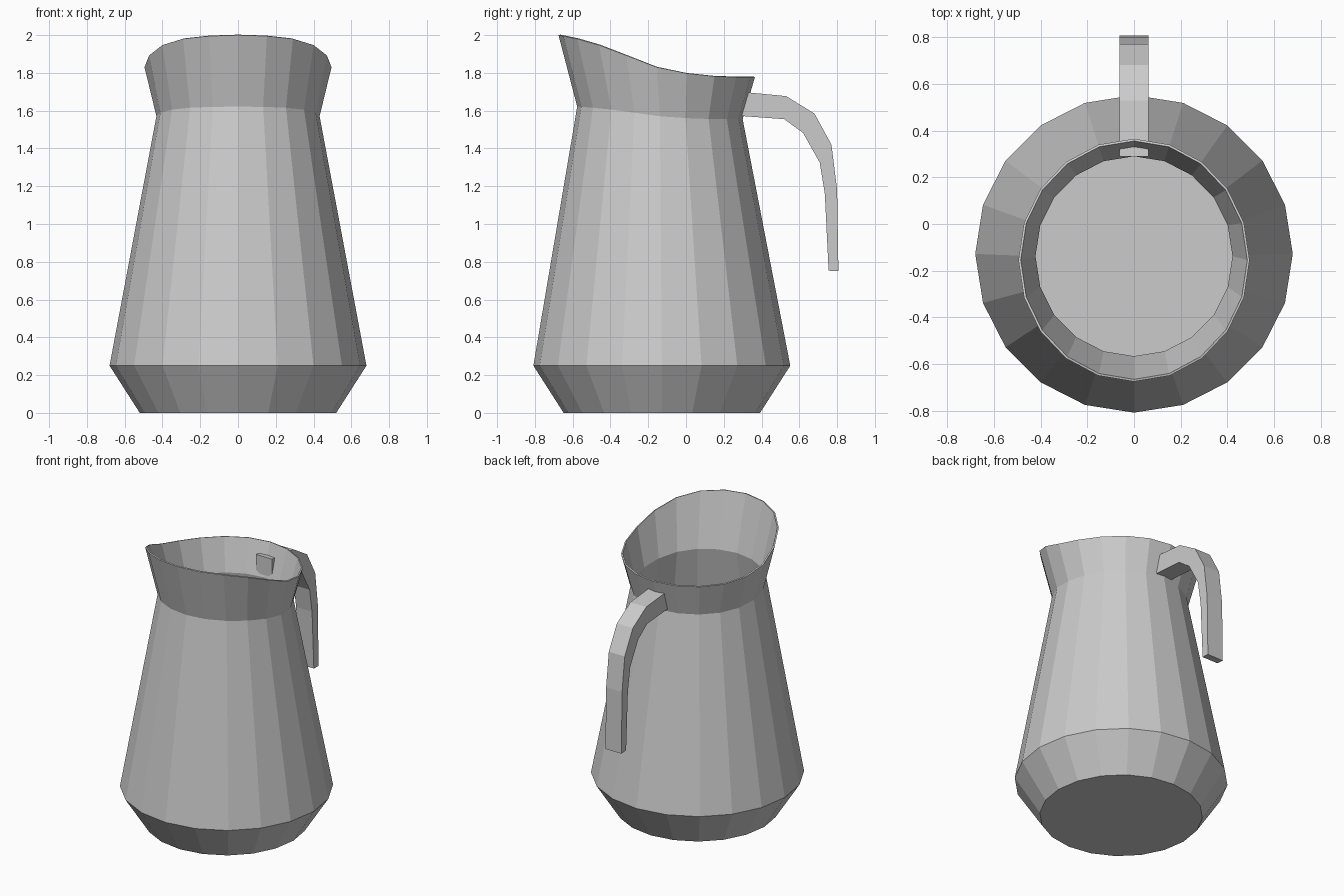
import bpy, bmesh, math

if "Cube" in bpy.data.objects:
    bpy.data.objects.remove(bpy.data.objects["Cube"])

N = 20  # sides of the jug


def make_object(name, bm):
    bmesh.ops.recalc_face_normals(bm, faces=bm.faces)
    mesh = bpy.data.meshes.new(name)
    bm.to_mesh(mesh)
    bm.free()
    obj = bpy.data.objects.new(name, mesh)
    bpy.context.collection.objects.link(obj)
    return obj


# Rim heights from the front (spout) round to the back
RIM = [2.0, 1.995, 1.98, 1.947, 1.892, 1.83, 1.797, 1.782, 1.778, 1.778, 1.778]


def ring(bm, rx, ry, cy, height):
    verts = []
    for i in range(N):
        a = 2 * math.pi * i / N
        verts.append(bm.verts.new((rx * math.sin(a), cy - ry * math.cos(a),
                                   height(min(i, N - i)))))
    return verts


# Jug body: base, belly, sloping neck and flared pouring rim
bm = bmesh.new()
rings = [
    ring(bm, 0.52, 0.52, -0.128, lambda k: 0.0),
    ring(bm, 0.68, 0.68, -0.128, lambda k: 0.25),
    ring(bm, 0.432, 0.438, -0.138, lambda k: 1.555 + 0.3 * (RIM[k] - 1.778)),
    ring(bm, 0.495, 0.52, -0.155, lambda k: RIM[k]),
]
for low, high in zip(rings, rings[1:]):
    for i in range(N):
        j = (i + 1) % N
        bm.faces.new((low[i], low[j], high[j], high[i]))
bm.faces.new(rings[0][::-1])
body = make_object("jug_body", bm)
# open-topped shells need outward normals for an inward wall
if body.data.polygons[-1].normal.z > 0:
    body.data.flip_normals()
wall = body.modifiers.new("wall", 'SOLIDIFY')
wall.thickness = 0.01
wall.offset = -1

# Handle: curved tapering strap, open at its lower end
outer = [(0.29, 1.70), (0.53, 1.677), (0.68, 1.585), (0.77, 1.42), (0.80, 1.18), (0.807, 0.75)]
inner = [(0.29, 1.572), (0.52, 1.555), (0.62, 1.482), (0.708, 1.325), (0.735, 1.16), (0.755, 0.753)]
W = 0.062
bm = bmesh.new()
sections = []
for (oy, oz), (iy, iz) in zip(outer, inner):
    sections.append([bm.verts.new(p) for p in
                     ((-W, oy, oz), (W, oy, oz), (W, iy, iz), (-W, iy, iz))])
for a, b in zip(sections, sections[1:]):
    for i in range(4):
        j = (i + 1) % 4
        bm.faces.new((a[i], a[j], b[j], b[i]))
bm.faces.new(sections[0])
bm.faces.new(sections[-1])
make_object("handle", bm)
